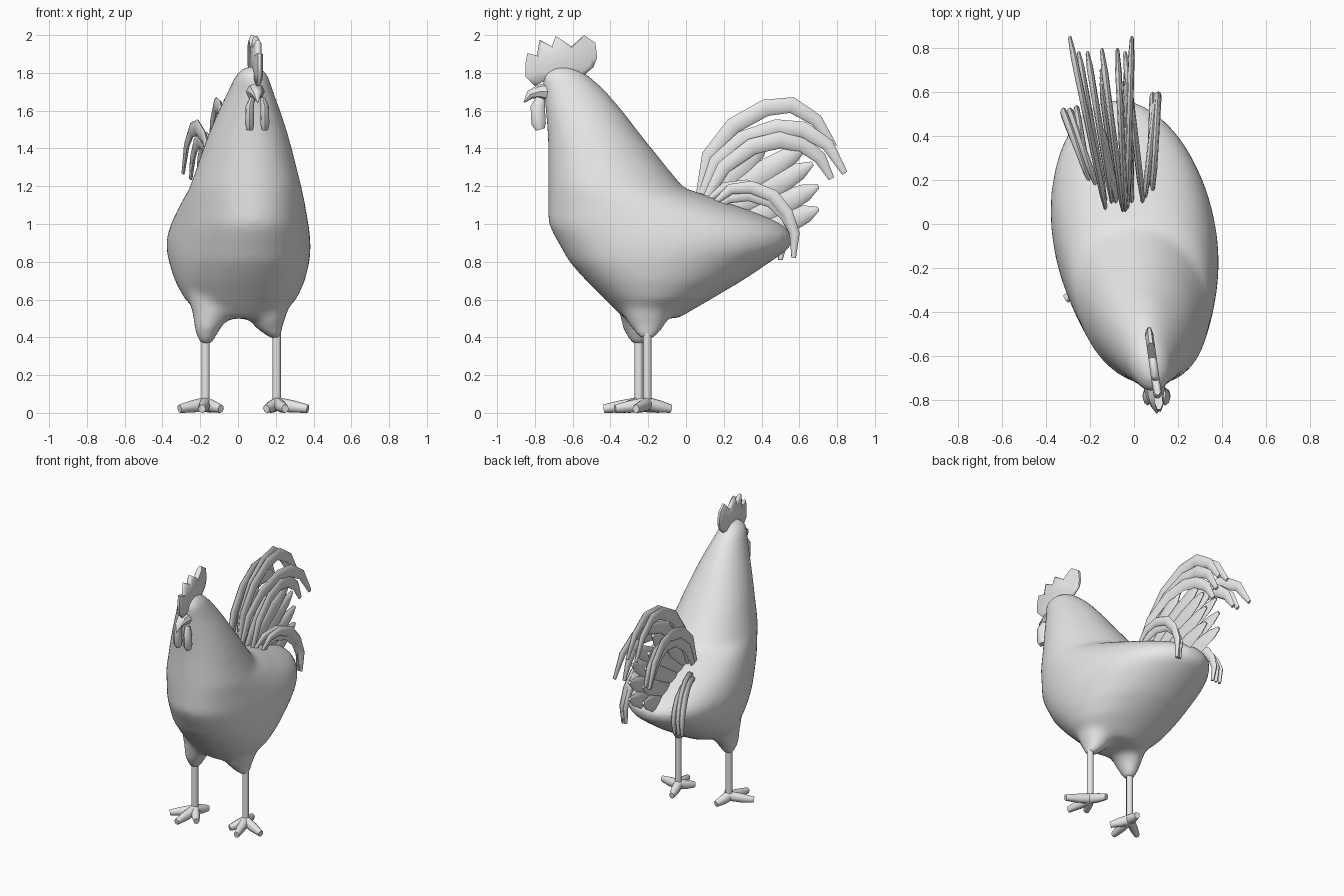
import bpy, bmesh, math
from mathutils import Vector

plaster = bpy.data.materials.new("light grey")
plaster.diffuse_color = (0.8, 0.8, 0.8, 1)


def finish(name, bm, angle=40):
    """Turn a bmesh into a smooth-shaded object."""
    bmesh.ops.recalc_face_normals(bm, faces=bm.faces)
    me = bpy.data.meshes.new(name)
    bm.to_mesh(me)
    bm.free()
    me.materials.append(plaster)
    ob = bpy.data.objects.new(name, me)
    bpy.context.collection.objects.link(ob)
    bpy.ops.object.select_all(action='DESELECT')
    ob.select_set(True)
    bpy.context.view_layer.objects.active = ob
    bpy.ops.object.shade_smooth_by_angle(angle=math.radians(angle))
    return ob


def loft(bm, rings):
    """Skin a list of equal-sized point rings and cap both ends."""
    vs = [[bm.verts.new(p) for p in r] for r in rings]
    n = len(vs[0])
    for a, b in zip(vs, vs[1:]):
        for i in range(n):
            j = (i + 1) % n
            bm.faces.new((a[i], a[j], b[j], b[i]))
    bm.faces.new(vs[0])
    bm.faces.new(vs[-1])


def oval(c, u, v, n):
    return [c + u * math.cos(2 * math.pi * i / n) + v * math.sin(2 * math.pi * i / n) for i in range(n)]


def tube(bm, points, wide, thick, side, n=6):
    """Tapered oval tube; 'side' is the direction of its thickness."""
    pts = [Vector(p) for p in points]
    rings = []
    for i, p in enumerate(pts):
        t = (pts[min(i + 1, len(pts) - 1)] - pts[max(i - 1, 0)]).normalized()
        across = t.cross(side).normalized()
        rings.append(oval(p, across * wide[i], across.cross(t) * thick[i], n))
    loft(bm, rings)


X, Y = Vector((1, 0, 0)), Vector((0, 1, 0))


def lean(y):
    """Sideways drift of the bird's centreline."""
    return -0.12 * y - 0.004


# Body: horizontal oval sections (z, front y, back y, half width)
sections = [
    (1.835, -0.71, -0.60, 0.04), (1.79, -0.77, -0.515, 0.085), (1.70, -0.755, -0.42, 0.12),
    (1.60, -0.745, -0.335, 0.162), (1.50, -0.735, -0.26, 0.20), (1.40, -0.73, -0.18, 0.233),
    (1.30, -0.73, -0.10, 0.262), (1.19, -0.73, -0.01, 0.295), (1.15, -0.73, 0.12, 0.311),
    (1.10, -0.73, 0.26, 0.327), (1.05, -0.73, 0.40, 0.343), (1.0, -0.73, 0.515, 0.357),
    (0.94, -0.70, 0.575, 0.371), (0.87, -0.66, 0.55, 0.376), (0.80, -0.62, 0.45, 0.368),
    (0.70, -0.53, 0.30, 0.342), (0.60, -0.43, 0.13, 0.295), (0.53, -0.36, 0.01, 0.22),
    (0.50, -0.33, -0.04, 0.15)]
bm = bmesh.new()
rings = []
for z, front, back, half in sections:
    c = Vector((0, (front + back) / 2, z))
    ring = oval(c, X * half, Y * (back - front) / 2, 40)
    rings.append([p + X * lean(p.y) for p in ring])
loft(bm, rings)

# Thighs, blended into the body
legs = {"left": (-1, -0.172, -0.25, 0.355), "right": (1, 0.205, -0.205, 0.39)}
for s, lx, ly, lz in legs.values():
    cone = [(0.72, 0.13, 0.12, 0.10), (0.60, 0.145, 0.125, 0.13), (0.52, 0.145, 0.105, 0.125),
            (0.45, 0.162, 0.072, 0.09), (lz, abs(lx), 0.032, 0.038)]
    loft(bm, [oval(Vector((s * x + (0.01 if z > lz else 0), ly * 0.5 - 0.105, z)) if z > 0.5
                   else Vector((s * x, ly, z)), X * rx, Y * ry, 24) for z, x, rx, ry in cone])
body = finish("body", bm)
blend = body.modifiers.new("blend", 'REMESH')
blend.mode = 'VOXEL'
blend.voxel_size = 0.022
blend.use_smooth_shade = True
soften = body.modifiers.new("soften", 'SMOOTH')
soften.factor = 0.5
soften.iterations = 14

# Legs and feet: three front toes and a hind toe each
toes = {"left": [(-0.31, -0.34), (-0.19, -0.435), (-0.09, -0.35), (-0.145, -0.14)],
        "right": [(0.37, -0.265), (0.25, -0.375), (0.15, -0.31), (0.17, -0.08)]}
for key, (s, lx, ly, lz) in legs.items():
    bm = bmesh.new()
    tube(bm, [(lx, ly, 0.03), (lx, ly, 0.25), (lx, ly, 0.5)], [0.023] * 3, [0.023] * 3, X, 10)
    finish(key + "_leg", bm, 50)
    bm = bmesh.new()
    for tx, ty in toes[key]:
        mid = (lx + (tx - lx) * 0.5, ly + (ty - ly) * 0.5, 0.034)
        tube(bm, [(lx, ly, 0.048), mid, (tx, ty, 0.022)], [0.032, 0.03, 0.019],
             [0.036, 0.033, 0.022], Vector((0, 0, 1)), 8)
    finish(key + "_foot", bm, 50)

# Comb: notched plate on the crown
outline = [(-0.85, 1.85), (-0.85, 1.78), (-0.80, 1.73), (-0.73, 1.77), (-0.56, 1.77), (-0.49, 1.83),
           (-0.47, 1.88), (-0.48, 1.96), (-0.54, 2.0), (-0.605, 1.94), (-0.69, 1.995), (-0.71, 1.94),
           (-0.775, 1.975), (-0.79, 1.89), (-0.84, 1.905)]
bm = bmesh.new()
loft(bm, [[(lean(y) + 0.016 + dx, y * k - 0.66 * (1 - k), z * k + 1.86 * (1 - k)) for y, z in outline]
          for dx, k in ((-0.019, 0.85), (-0.008, 1), (0.008, 1), (0.019, 0.85))])
finish("comb", bm, 65)

# Beak with a hooked tip
bm = bmesh.new()
tube(bm, [(0.09, -0.71, 1.70), (0.095, -0.78, 1.70), (0.10, -0.825, 1.685), (0.104, -0.857, 1.645)],
     [0.055, 0.036, 0.024, 0.004], [0.055, 0.04, 0.024, 0.004], X, 8)
finish("beak", bm)

# Wattles hanging under the beak
for side, s in (("left", -1), ("right", 1)):
    bm = bmesh.new()
    x = 0.102 + s * 0.04
    tube(bm, [(x - s * 0.012, -0.77, 1.665), (x, -0.785, 1.62), (x, -0.78, 1.53), (x, -0.772, 1.50)],
         [0.025, 0.038, 0.038, 0.024], [0.014, 0.022, 0.024, 0.018], X, 8)
    finish(side + "_wattle", bm, 50)


def feather(name, path, x0, x1, wide, thick=0.015):
    """Flat feather along a y-z path, drifting from x0 to x1."""
    ys = [p[0] for p in path]
    lo, hi = ys[0], max(ys)
    pts = [(x0 + (x1 - x0) * (y - lo) / (hi - lo), y, z) for y, z in path]
    bm = bmesh.new()
    tube(bm, pts, wide, [thick * 0.6] + [thick] * (len(pts) - 2) + [thick * 0.6], X, 8)
    finish(name, bm, 60)


# Long arched tail feathers
high = [(0.07, 1.14), (0.12, 1.36), (0.25, 1.52), (0.42, 1.615), (0.56, 1.63), (0.69, 1.55), (0.785, 1.41)]
middle = [(0.08, 1.14), (0.16, 1.33), (0.30, 1.45), (0.48, 1.51), (0.62, 1.50), (0.75, 1.42), (0.84, 1.27)]
low = [(0.10, 1.12), (0.20, 1.30), (0.35, 1.41), (0.50, 1.445), (0.62, 1.42), (0.71, 1.35), (0.77, 1.24)]
arch = [0.02, 0.038, 0.044, 0.045, 0.043, 0.034, 0.016]
for i, (path, x0, x1) in enumerate([
        (high, -0.05, -0.145), (high, -0.04, -0.075), (middle, -0.13, -0.29), (middle, -0.03, -0.01),
        (low, -0.13, -0.25), (low, -0.10, -0.21), (low, 0.04, -0.04)]):
    feather("tail_arch_%d" % (i + 1), path, x0, x1, arch)

# Straight leaf-shaped tail feathers in two rows
leaves = [(0.10, 1.12, 0.43, 1.44), (0.15, 1.10, 0.64, 1.42), (0.20, 1.05, 0.67, 1.32),
          (0.25, 0.98, 0.70, 1.20), (0.30, 0.92, 0.70, 1.08)]
for s, side in ((-1, "left"), (1, "right")):
    for i, (y0, z0, y1, z1) in enumerate(leaves):
        path = [(y0 + (y1 - y0) * t, z0 + (z1 - z0) * t) for t in (0, 0.3, 0.6, 0.85, 1)]
        feather("%s_tail_leaf_%d" % (side, i + 1), path, -0.045 + s * 0.035, -0.09 + s * 0.055,
                [0.025, 0.058, 0.064, 0.046, 0.012], 0.018)

# Short drooping feathers on each side of the rump
right_droop = [(0.14, 1.12), (0.22, 1.185), (0.33, 1.195), (0.45, 1.15), (0.53, 1.06), (0.575, 0.95), (0.57, 0.82)]
left_droop = [(0.17, 1.06), (0.25, 1.10), (0.34, 1.095), (0.42, 1.05), (0.475, 0.98), (0.505, 0.91), (0.50, 0.81)]
quill = [0.014, 0.028, 0.034, 0.034, 0.03, 0.024, 0.012]
for side, droop, drifts in (
        ("right", right_droop, [(0.085, 0.11, 0.02, 0.0), (0.05, 0.10, -0.02, 0.01), (0.07, 0.085, 0.0, -0.06)]),
        ("left", left_droop, [(-0.19, -0.32, 0.0, 0.0), (-0.17, -0.29, 0.0, 0.03), (-0.21, -0.26, 0.06, -0.01)])):
    for i, (x0, x1, dy, dz) in enumerate(drifts):
        path = [(y + dy * (1 - j / 6), z + dz * (1 - j / 6)) for j, (y, z) in enumerate(droop)]
        feather("%s_rump_feather_%d" % (side, i + 1), path, x0, x1, quill)
